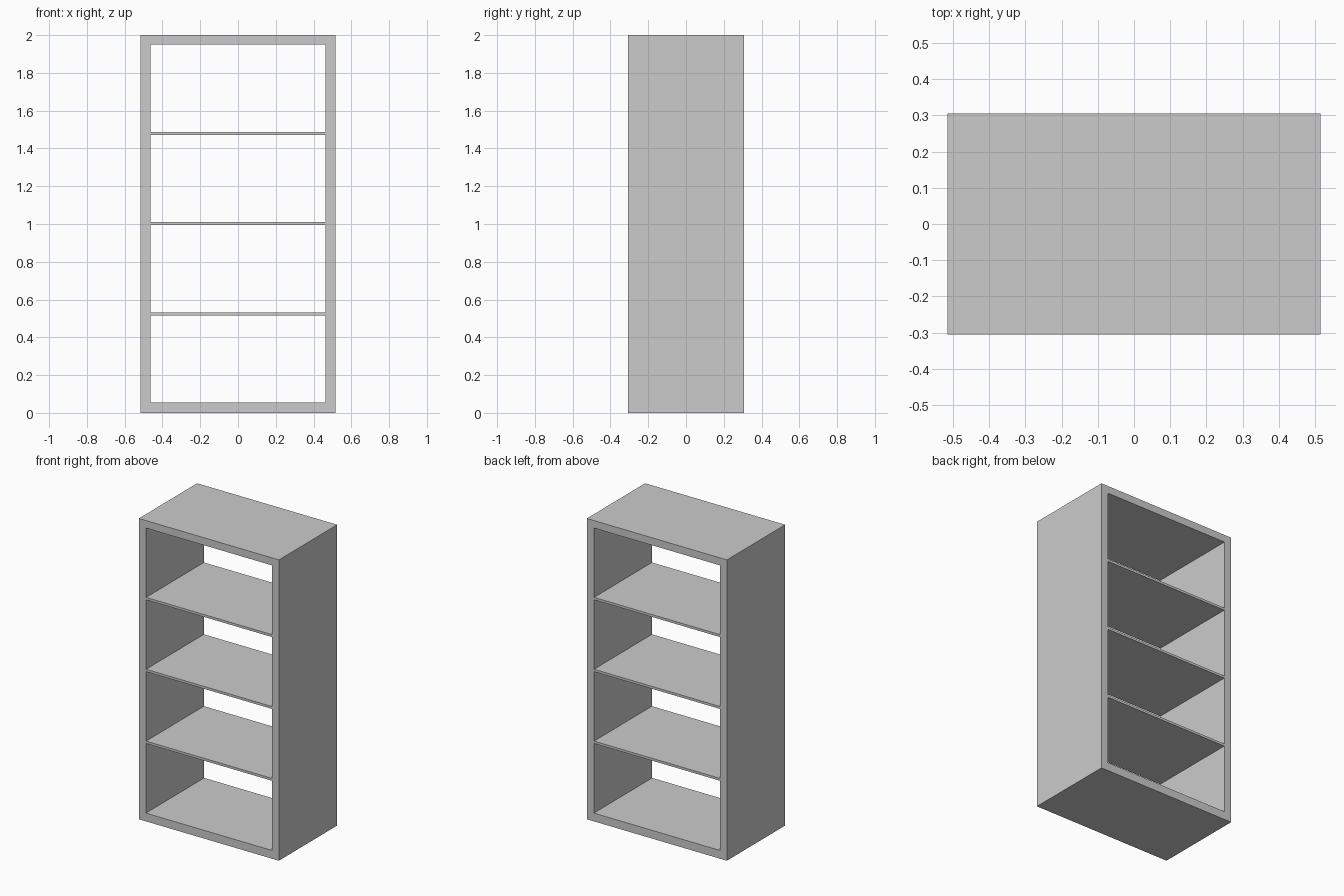
import bpy, bmesh

if "Cube" in bpy.data.objects:
    bpy.data.objects.remove(bpy.data.objects["Cube"])

HALF_W, HALF_D, HEIGHT = 0.515, 0.306, 2.0
INNER_W, FLOOR, CEILING = 0.463, 0.055, 1.95
SHELF_T, SHELVES = 0.016, 3


def make_object(name, bm):
    bmesh.ops.recalc_face_normals(bm, faces=bm.faces)
    mesh = bpy.data.meshes.new(name)
    bm.to_mesh(mesh)
    bm.free()
    obj = bpy.data.objects.new(name, mesh)
    bpy.context.collection.objects.link(obj)
    return obj


def rectangle(bm, half_w, z0, z1, y):
    corners = [(-half_w, z0), (half_w, z0), (half_w, z1), (-half_w, z1)]
    return [bm.verts.new((x, y, z)) for x, z in corners]


# Outer frame: one-piece rectangular tube, open at front and back
bm = bmesh.new()
rings = [rectangle(bm, w, z0, z1, y) for w, z0, z1, y in (
    (HALF_W, 0, HEIGHT, -HALF_D),
    (HALF_W, 0, HEIGHT, HALF_D),
    (INNER_W, FLOOR, CEILING, HALF_D),
    (INNER_W, FLOOR, CEILING, -HALF_D))]
for a, b in zip(rings, rings[1:] + rings[:1]):
    for i in range(4):
        j = (i + 1) % 4
        bm.faces.new((a[i], a[j], b[j], b[i]))
make_object("frame", bm)

# Evenly spaced thin shelves
gap = (CEILING - FLOOR - SHELVES * SHELF_T) / (SHELVES + 1)
for n in range(SHELVES):
    bm = bmesh.new()
    bmesh.ops.create_cube(bm, size=1)
    bmesh.ops.scale(bm, vec=(2 * INNER_W, 2 * HALF_D - 0.004, SHELF_T), verts=bm.verts)
    shelf = make_object(f"shelf_{n + 1}", bm)
    shelf.location.z = FLOOR + gap * (n + 1) + SHELF_T * (n + 0.5)
